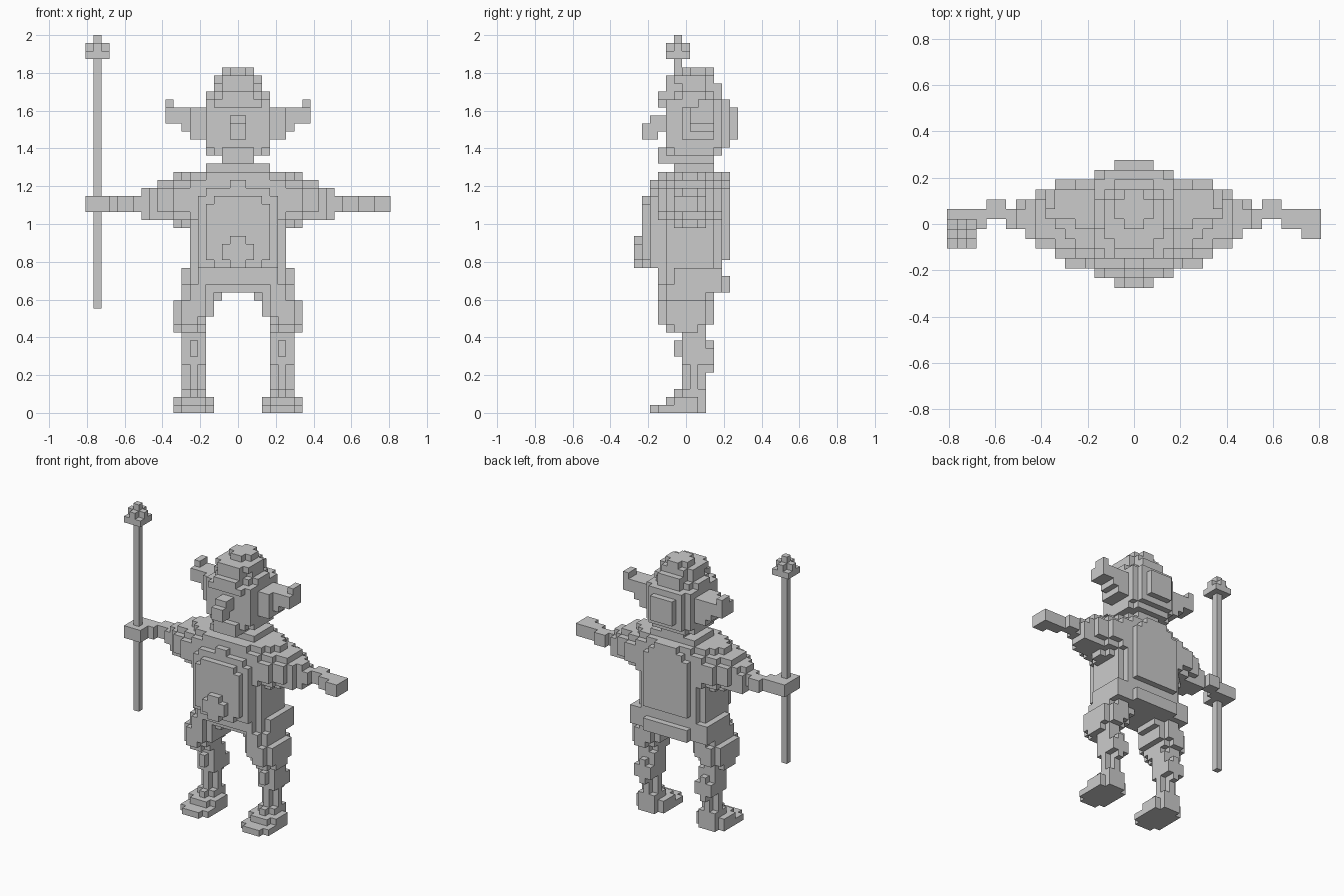
import bpy
import bmesh
from mathutils import Vector

cube = bpy.data.objects.get("Cube")
if cube:
    bpy.data.objects.remove(cube, do_unlink=True)

UNIT = 2 / 47          # edge length of one cell
MIDDLE = 6.5           # depth coordinate that lies on y = 0

grey = bpy.data.materials.new("stone grey")
grey.use_nodes = True
colour = (0.6, 0.6, 0.6, 1)
grey.diffuse_color = colour
grey.node_tree.nodes["Principled BSDF"].inputs["Base Color"].default_value = colour

parts = {}             # part name -> set of cells
filled = set()         # every cell taken so far


def block(x_range, y_range, z_range):
    """Cells of a box."""
    return {(x, y, z) for x in range(*x_range)
            for y in range(*y_range) for z in range(*z_range)}


def oval(x_range, y_range, z_range):
    """Cells of an upright elliptical column."""
    def offset(value, span):
        return (2 * value + 1 - sum(span)) / (span[1] - span[0])

    return {(x, y, z) for x, y, z in block(x_range, y_range, z_range)
            if offset(x, x_range) ** 2 + offset(y, y_range) ** 2 <= 1}


def ball(centre, radii):
    """Cells whose middle lies inside an ellipsoid."""
    spans = [(int(c - r) - 1, int(c + r) + 2) for c, r in zip(centre, radii)]
    return {cell for cell in block(*spans)
            if sum(((v + 0.5 - c) / r) ** 2
                   for v, c, r in zip(cell, centre, radii)) <= 1}


def centred(half_width, y_range, z_range, shape=block):
    return shape((-half_width, half_width), y_range, z_range)


def add_part(name, *pieces):
    cells = set().union(*pieces) - filled
    parts[name] = cells
    filled.update(cells)


def add_pair(name, *pieces):
    """Pieces are given for the +x side and mirrored for the other."""
    cells = set().union(*pieces)
    add_part("left_" + name, cells)
    add_part("right_" + name, {(-1 - x, y, z) for x, y, z in cells})


# Head: flat face, rounded back with a pad, side pads for the ears
add_part(
    "head",
    centred(4, (4, 10), (33, 39)),
    centred(4, (5, 10), (32, 39)),
    centred(4, (5, 11), (33, 39)),
    centred(3, (4, 11), (32, 39)),
    centred(5, (6, 10), (34, 38)),
    centred(3, (10, 12), (33, 39)),
    centred(2, (11, 13), (34, 38)),
)
# Crown: shrinking oval layers
add_part(
    "crown",
    centred(4, (4, 11), (38, 40), oval),
    centred(3, (4, 11), (40, 41), oval),
    centred(3, (4, 10), (41, 42), oval),
    centred(2, (7, 9), (42, 43)),
    centred(1, (6, 10), (42, 43)),
)
add_part("brow", centred(2, (3, 5), (38, 40)), centred(3, (3, 5), (38, 39)))
add_part("nose", centred(1, (2, 4), (35, 37)), centred(1, (1, 3), (34, 36)))
add_part("chin", centred(2, (3, 5), (31, 33)))
add_pair(
    "ear",
    block((5, 6), (6, 10), (34, 38)),
    block((6, 7), (7, 10), (35, 38)),
    block((7, 9), (7, 10), (36, 38)),
    block((8, 9), (8, 10), (38, 39)),
)
add_part("neck", centred(2, (5, 10), (31, 32)), centred(4, (5, 10), (30, 31)))

# Torso: stepped barrel, chest and back plates easing off towards the top
add_part(
    "torso",
    centred(6, (4, 10), (17, 27)),
    centred(5, (3, 11), (17, 29)),
    centred(5, (2, 10), (18, 27)),
    centred(4, (2, 12), (19, 28)),
    centred(3, (3, 12), (27, 29)),
    centred(2, (3, 12), (29, 30)),
    centred(1, (2, 4), (28, 29)),
    centred(4, (1, 3), (19, 26)),
    centred(3, (1, 3), (18, 27)),
)
add_part("belly", centred(2, (0, 2), (19, 21)), centred(1, (0, 2), (18, 22)))

# Shoulders: rounded mantle tapering out to the sleeves
add_part(
    "shoulders",
    ball((0, 7, 26.5), (12, 4.85, 4.1)),
    centred(6, (4, 10), (29, 30)),
    centred(4, (3, 11), (29, 30)),
)

# Arms with sleeve, elbow and hand
add_pair(
    "sleeve",
    block((9, 10), (5, 9), (24, 29)),
    block((10, 11), (5, 9), (24, 28)),
    block((11, 12), (6, 9), (24, 27)),
)
add_pair(
    "arm",
    block((12, 13), (6, 8), (25, 27)),
    block((13, 15), (7, 9), (25, 27)),
    block((15, 17), (6, 8), (25, 27)),
)
add_pair("hand", block((17, 19), (5, 8), (25, 27)))

# Hips: belt with a flat back and a rounded front
add_part(
    "hips",
    centred(7, (5, 11), (15, 18)),
    centred(6, (4, 11), (15, 18)),
    centred(5, (3, 11), (16, 18)),
    centred(5, (5, 11), (17, 19)),
    centred(4, (8, 12), (15, 17)),
)
add_pair(
    "thigh",
    block((2, 7), (5, 9), (14, 16)),
    oval((3, 7), (3, 10), (14, 16)),
    oval((3, 8), (3, 10), (12, 14)),
    oval((4, 8), (3, 10), (11, 12)),
    oval((4, 8), (4, 9), (10, 11)),
)
add_pair(
    "shin",
    block((4, 7), (7, 8), (2, 10)),
    block((5, 6), (6, 9), (2, 10)),
    block((4, 7), (6, 9), (6, 10)),
    block((5, 6), (5, 10), (7, 9)),
    block((4, 7), (8, 10), (6, 8)),
    block((5, 6), (8, 10), (5, 9)),
)
add_pair(
    "foot",
    block((3, 8), (3, 8), (0, 1)),
    block((4, 7), (2, 9), (0, 1)),
    block((3, 8), (5, 8), (1, 2)),
    block((4, 7), (4, 9), (1, 2)),
    block((4, 7), (6, 9), (2, 3)),
    block((5, 6), (5, 7), (2, 3)),
)

# Staff gripped by the right hand, with a stepped knob
staff_x, staff_y = (-18, -17), (5, 6)
wide_x, wide_y = (-19, -16), (4, 7)
add_part("right_fingers", block(wide_x, (4, 6), (25, 27)))
add_part("staff", block(staff_x, staff_y, (13, 44)))
add_part(
    "staff_knob",
    block(wide_x, wide_y, (44, 45)),
    block(wide_x, staff_y, (45, 46)),
    block(staff_x, wide_y, (45, 46)),
    block(staff_x, staff_y, (46, 47)),
)


def build(name, cells):
    """Make one object from the exposed sides of its cells."""
    bm = bmesh.new()
    corners = {}

    def corner(point):
        key = tuple(point)
        if key not in corners:
            x, y, z = key
            corners[key] = bm.verts.new((x * UNIT, (y - MIDDLE) * UNIT, z * UNIT))
        return corners[key]

    axes = [Vector(row) for row in ((1, 0, 0), (0, 1, 0), (0, 0, 1))]
    for cell in sorted(cells):
        here = Vector(cell)
        for n in range(3):
            out, u, v = axes[n], axes[n - 2], axes[n - 1]
            for sign in (1, -1):
                if tuple(int(c) for c in here + out * sign) in filled:
                    continue
                base = here + out if sign > 0 else here
                loop = [base, base + u, base + u + v, base + v]
                bm.faces.new([corner(p) for p in loop[::sign]])

    mesh = bpy.data.meshes.new(name)
    bm.to_mesh(mesh)
    bm.free()
    mesh.materials.append(grey)
    bpy.context.collection.objects.link(bpy.data.objects.new(name, mesh))


for part_name, part_cells in parts.items():
    build(part_name, part_cells)
